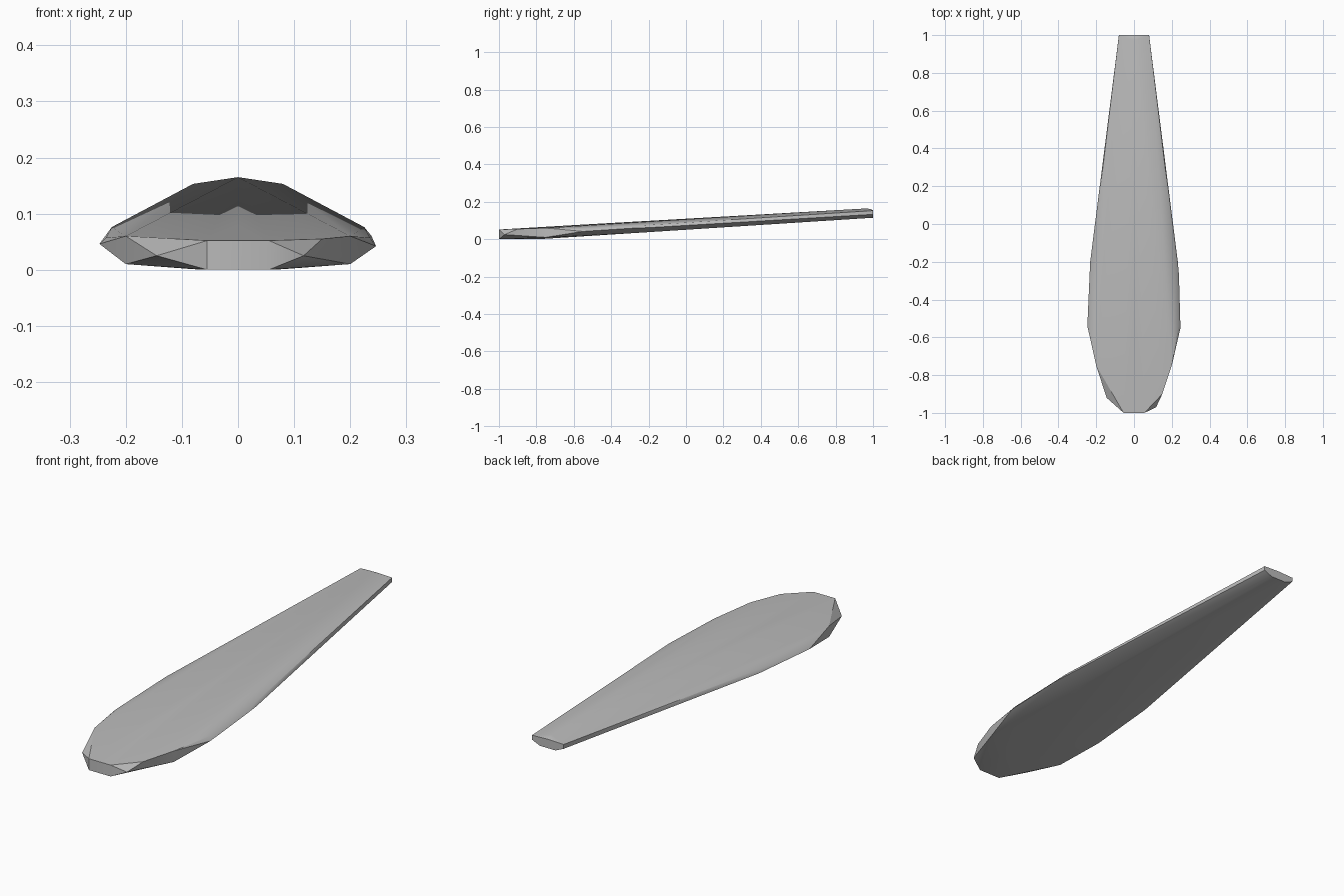
import bpy
import bmesh
import math

cube = bpy.data.objects.get("Cube")
if cube:
    bpy.data.objects.remove(cube, do_unlink=True)

# Plain grey material
grey = bpy.data.materials.new("mid grey")
grey.use_nodes = True
colour = (0.5, 0.5, 0.5, 1)
grey.diffuse_color = colour
grey.node_tree.nodes["Principled BSDF"].inputs["Base Color"].default_value = colour

# Section points shared by both sides, as (half width, y, z)
sides = [
    (0.08, 1.0, 0.153), (0.08, 1.0, 0.133), (0.04, 1.0, 0.115),    # narrow tail end
    (0.225, -0.2, 0.076), (0.232, -0.2, 0.062), (0.15, -0.2, 0.038),  # shoulder
    (0.235, -0.54, 0.057), (0.14, -0.55, 0.016),                   # widest part
    (0.2, -0.75, 0.06), (0.2, -0.75, 0.01), (0.08, -0.78, 0.001),  # nose curve
    (0.055, -1.0, 0.052), (0.055, -1.0, 0.0),                      # blunt nose
]

# Crown ridge and the slightly uneven edge points
singles = [
    (0, 0.97, 0.165), (0, 1.0, 0.156), (0, -0.54, 0.079),
    (-0.247, -0.54, 0.046), (0.246, -0.55, 0.042), (0.238, -0.27, 0.06),
    (-0.145, -0.92, 0.025), (0.117, -0.97, 0.025), (0.15, -0.9, 0.055),
]

# Wrap the sections in one faceted skin
bm = bmesh.new()
for x, y, z in sides:
    for side in (-1, 1):
        bm.verts.new((side * x, y, z))
for point in singles:
    bm.verts.new(point)
hull = bmesh.ops.convex_hull(bm, input=bm.verts[:])
unused = {v for v in hull["geom_interior"] + hull["geom_unused"]
          if isinstance(v, bmesh.types.BMVert)}
bmesh.ops.delete(bm, geom=list(unused), context="VERTS")
bmesh.ops.dissolve_limit(bm, angle_limit=math.radians(0.5),
                         verts=bm.verts[:], edges=bm.edges[:])
bmesh.ops.recalc_face_normals(bm, faces=bm.faces[:])

mesh = bpy.data.meshes.new("blade")
bm.to_mesh(mesh)
bm.free()
mesh.materials.append(grey)
blade = bpy.data.objects.new("blade", mesh)
bpy.context.collection.objects.link(blade)

# Soft crown with crisp outer edges
bpy.ops.object.select_all(action="DESELECT")
blade.select_set(True)
bpy.context.view_layer.objects.active = blade
bpy.ops.object.shade_smooth_by_angle(angle=math.radians(30))
